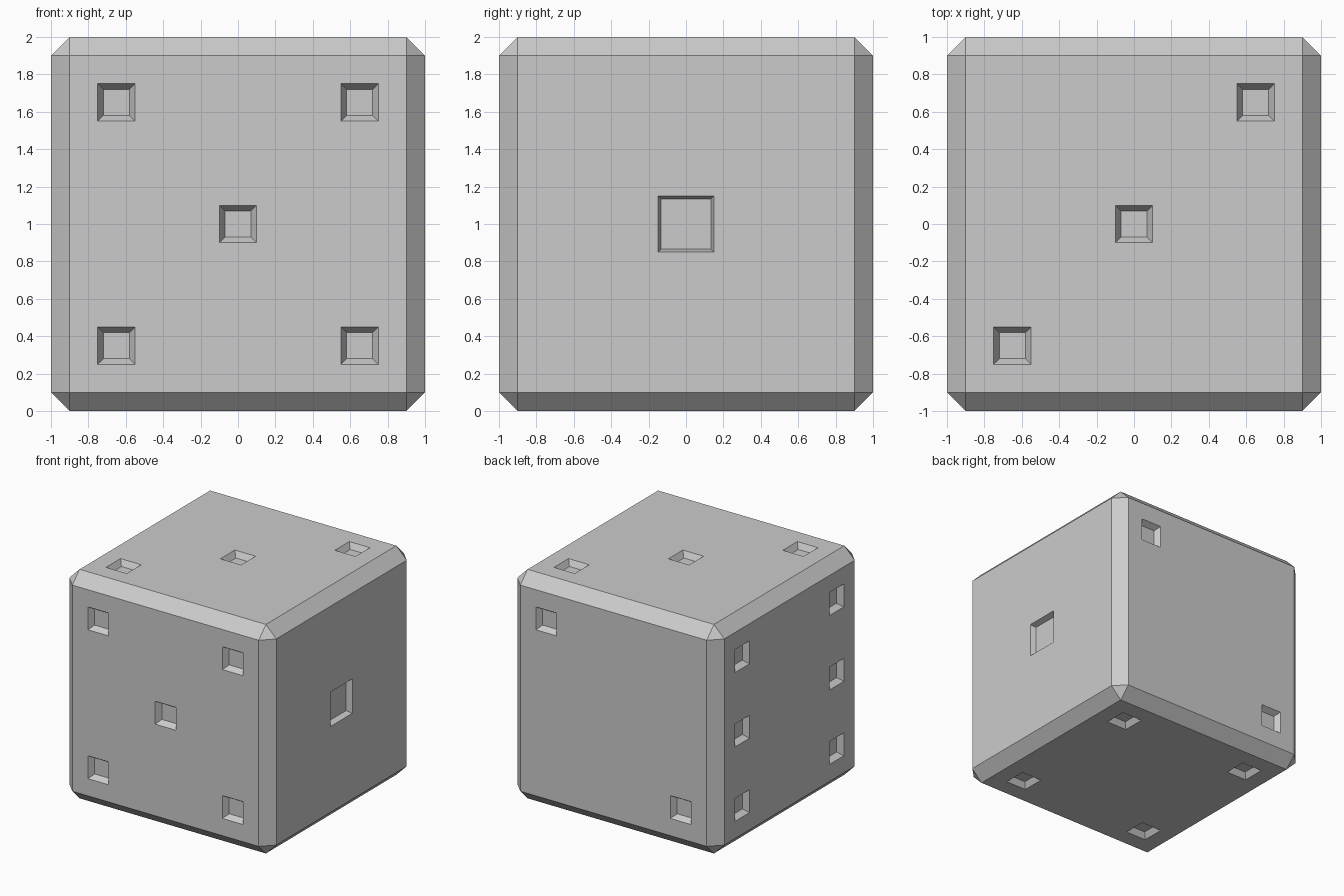
import bpy, bmesh
from mathutils import Vector

if "Cube" in bpy.data.objects:
    bpy.data.objects.remove(bpy.data.objects["Cube"])

P = 0.65       # pip offset from the face centre
DEPTH = 0.05   # pip depth


def make_object(name, bm):
    bmesh.ops.recalc_face_normals(bm, faces=bm.faces[:])
    mesh = bpy.data.meshes.new(name)
    bm.to_mesh(mesh)
    bm.free()
    obj = bpy.data.objects.new(name, mesh)
    bpy.context.collection.objects.link(obj)
    return obj


# Die body: cube with flat chamfered edges
bm = bmesh.new()
bmesh.ops.create_cube(bm, size=2)
bmesh.ops.bevel(bm, geom=bm.edges[:], offset=0.1, segments=1, affect='EDGES')
bmesh.ops.translate(bm, verts=bm.verts[:], vec=(0, 0, 1))
body = make_object("die_body", bm)

# Pips per face: normal, in-face axes, positions, half width, taper inset
X, Y, Z = Vector((1, 0, 0)), Vector((0, 1, 0)), Vector((0, 0, 1))
corners = [(a, b) for a in (-P, P) for b in (-P, P)]
diagonal = [(-P, -P), (P, P)]
six = [(a, b) for a in (-P, P) for b in (-P, 0, P)]
faces = [
    (X, Y, Z, [(0, 0)], 0.15, 0.016),
    (Y, X, Z, diagonal, 0.1, 0.03),
    (Z, X, Y, diagonal + [(0, 0)], 0.1, 0.03),
    (-Z, X, Y, corners, 0.1, 0.03),
    (-Y, X, Z, corners + [(0, 0)], 0.1, 0.03),
    (-X, Y, Z, six, 0.1, 0.03),
]

# Tapered cutters, continued outward past the surface on the same slope
bm = bmesh.new()
for n, u, v, spots, half, inset in faces:
    for a, b in spots:
        for vert in bmesh.ops.create_cube(bm, size=2)["verts"]:
            cx, cy, cz = vert.co
            w = half + inset * cz
            vert.co = Z + n * (1 + DEPTH * cz) + u * (a + cx * w) + v * (b + cy * w)
cutter = make_object("pip_cutter", bm)
cutter.hide_render = True

# Sink the pips into the body
cut = body.modifiers.new("pips", 'BOOLEAN')
cut.operation = 'DIFFERENCE'
cut.solver = 'EXACT'
cut.object = cutter
bpy.context.view_layer.objects.active = body
bpy.ops.object.modifier_apply(modifier=cut.name)
bpy.data.objects.remove(cutter)
